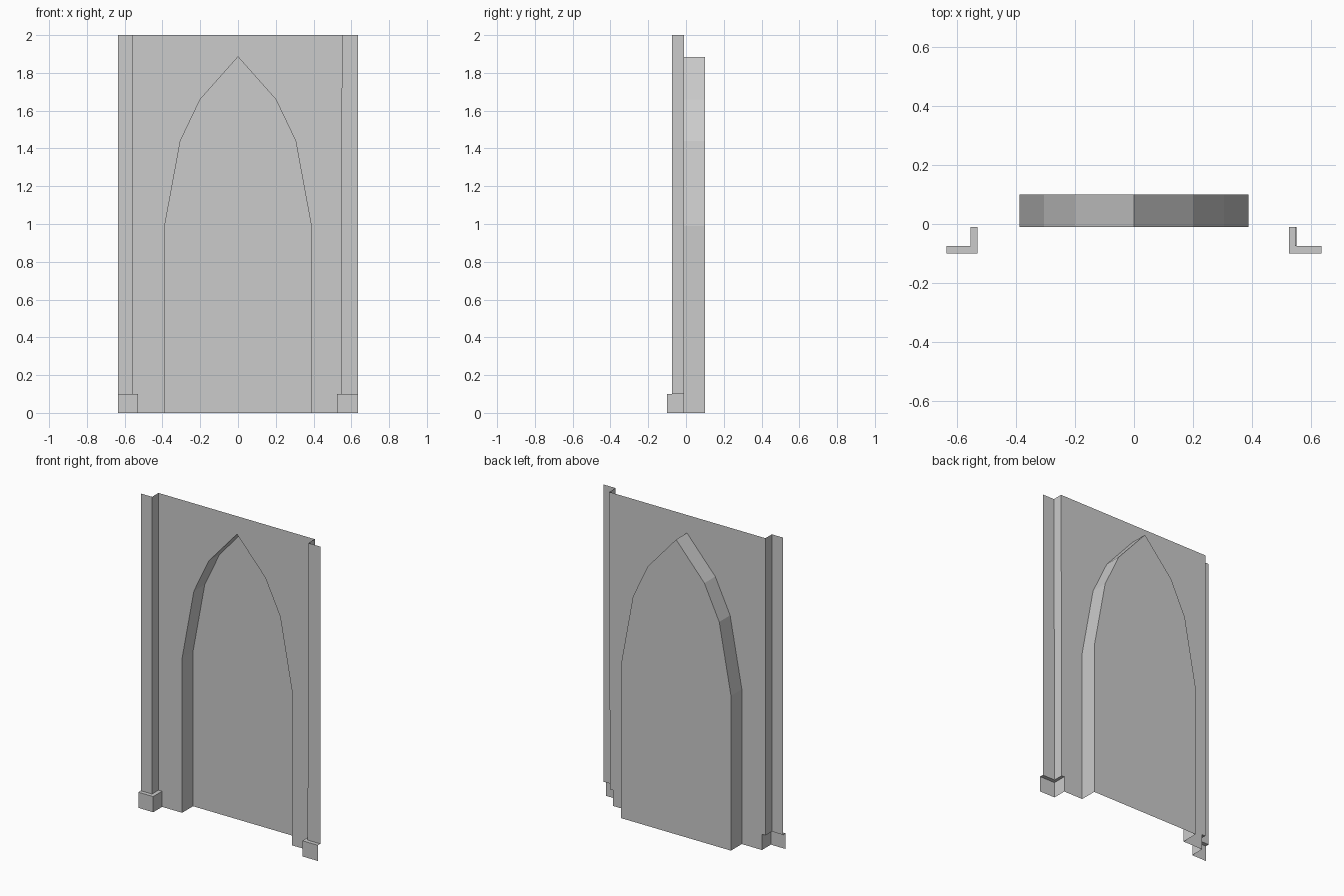
import bpy

if "Cube" in bpy.data.objects:
    bpy.data.objects.remove(bpy.data.objects["Cube"])

WALL_Y, BACK_Y = -0.01, 0.10          # wall plane and recess back
SHAFT_Y, BASE_Y = -0.075, -0.10       # pilaster and plinth fronts
TOP, BASE_H, EDGE = 2.0, 0.10, 0.635


def make(name, verts, faces):
    mesh = bpy.data.meshes.new(name)
    mesh.from_pydata(verts, [], faces)
    mesh.update()
    obj = bpy.data.objects.new(name, mesh)
    bpy.context.collection.objects.link(obj)
    return obj


def strip(name, rows):
    """Skin consecutive rows of points with quads."""
    n = len(rows[0])
    faces = [(r * n + i, r * n + i + 1, (r + 1) * n + i + 1, (r + 1) * n + i)
             for r in range(len(rows) - 1) for i in range(n - 1)]
    return make(name, [p for row in rows for p in row], faces)


def profile(side, inner, front, z):
    """Corner profile running left to right, open at the outer side and back."""
    pts = [(side * EDGE, front, z), (side * inner, front, z), (side * inner, WALL_Y, z)]
    return pts if side < 0 else pts[::-1]


# Pointed arch outline, right foot over the apex to the left foot
half = [(0.388, 0), (0.388, 0.99), (0.305, 1.44), (0.2, 1.66)]
arch = half + [(0, 1.885)] + [(-x, z) for x, z in reversed(half)]

# Inner edges: shaft at top, shaft at bottom, plinth
sides = {"left": (-1, 0.555, 0.555, 0.53), "right": (1, 0.55, 0.545, 0.525)}

# Wall with arched opening, notched around the plinths
_, lt, lb, lp = sides["left"]
_, rt, rb, rp = sides["right"]
outer = [(-lp, 0), (-lp, BASE_H), (-lb, BASE_H), (-lt, TOP),
         (rt, TOP), (rb, BASE_H), (rp, BASE_H), (rp, 0)]
outline = (outer + arch)[::-1]
make("wall", [(x, WALL_Y, z) for x, z in outline], [range(len(outline))])

# Recess: reveal around the arch and flat back panel
front_row = [(x, WALL_Y, z) for x, z in arch]
back_row = [(x, BACK_Y, z) for x, z in arch]
strip("arch_reveal", [front_row, back_row])
make("recess_back", back_row, [range(len(back_row))])

# Half pilasters with stepped plinths
for label, (s, top, bottom, plinth) in sides.items():
    foot = profile(s, bottom, SHAFT_Y, BASE_H)
    strip(f"pilaster_{label}", [foot, profile(s, top, SHAFT_Y, TOP)])
    strip(f"plinth_{label}", [profile(s, plinth, BASE_Y, 0),
                              profile(s, plinth, BASE_Y, BASE_H), foot])
